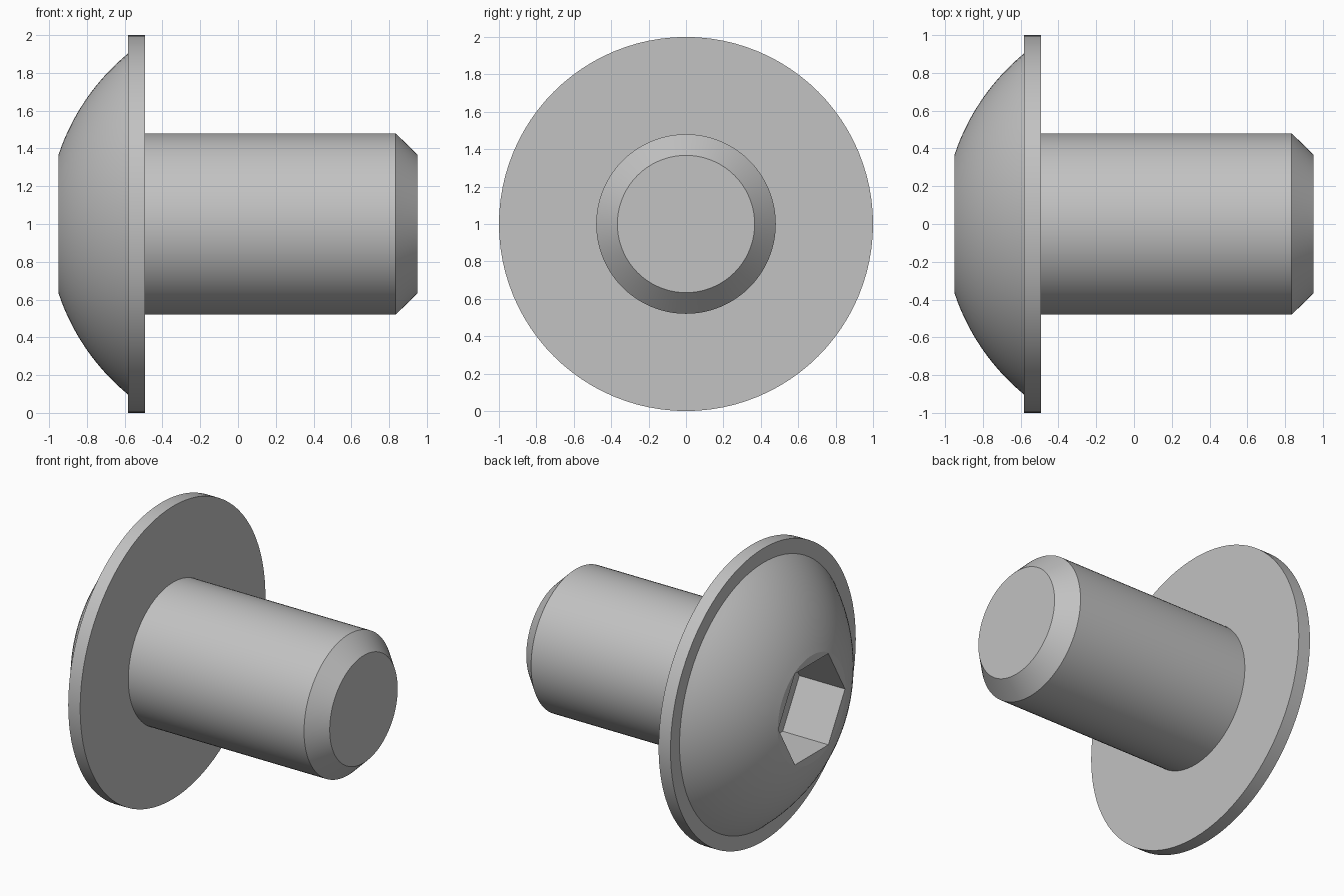
import bpy, bmesh, math

cube = bpy.data.objects.get("Cube")
if cube:
    bpy.data.objects.remove(cube)

SEGMENTS = 96          # divisible by six so the hex corners land on vertices
AXIS_Z = 1.0           # height of the screw axis
SOCKET_R = 0.36        # hex corner radius
SOCKET_FLOOR = -0.605

# Plain grey metal
steel = bpy.data.materials.new("grey_steel")
steel.use_nodes = True
GREY = (0.54, 0.54, 0.54, 1.0)
steel.diffuse_color = GREY
steel.node_tree.nodes["Principled BSDF"].inputs["Base Color"].default_value = GREY


def circle(radius):
    return lambda a: radius


def hexagon(corner):
    """Radius of a hexagon at angle a, with corners at multiples of 60 degrees."""
    apothem = corner * math.cos(math.pi / 6)
    return lambda a: apothem / math.cos(a % (math.pi / 3) - math.pi / 6)


def lathe(name, rows, cap_start=False, cap_end=False):
    """Skin rings (x, radius function) set along the x axis."""
    bm = bmesh.new()
    rings = []
    for x, radius in rows:
        ring = []
        for i in range(SEGMENTS):
            a = 2 * math.pi * (i + 1e-6) / SEGMENTS
            r = radius(a)
            ring.append(bm.verts.new((x, r * math.cos(a), AXIS_Z + r * math.sin(a))))
        rings.append(ring)
    for p, q in zip(rings, rings[1:]):
        for i in range(SEGMENTS):
            j = (i + 1) % SEGMENTS
            bm.faces.new((p[i], q[i], q[j], p[j]))
    if cap_start:
        bm.faces.new(rings[0])
    if cap_end:
        bm.faces.new(rings[-1][::-1])
    # All rows run from the -x end outward to the +x end
    bmesh.ops.recalc_face_normals(bm, faces=bm.faces)
    mesh = bpy.data.meshes.new(name)
    bm.to_mesh(mesh)
    bm.free()
    mesh.materials.append(steel)
    obj = bpy.data.objects.new(name, mesh)
    bpy.context.collection.objects.link(obj)
    bpy.ops.object.select_all(action='DESELECT')
    obj.select_set(True)
    bpy.context.view_layer.objects.active = obj
    bpy.ops.object.shade_smooth_by_angle(angle=math.radians(15))
    return obj


# Domed head: socket floor, socket wall, flat crown, spherical dome, flange
FACE_X, FACE_R = -0.95, 0.367
FLANGE_X, DOME_R = -0.583, 0.902
centre = ((FACE_X**2 + FACE_R**2) - (FLANGE_X**2 + DOME_R**2)) / (2 * (FACE_X - FLANGE_X))
sphere = math.hypot(FACE_X - centre, FACE_R)
a0 = math.atan2(FACE_R, centre - FACE_X)
a1 = math.atan2(DOME_R, centre - FLANGE_X)
STEPS = 14
head = [(SOCKET_FLOOR, hexagon(SOCKET_R)), (FACE_X, hexagon(SOCKET_R))]
for k in range(STEPS + 1):
    t = a0 + (a1 - a0) * k / STEPS
    head.append((centre - sphere * math.cos(t), circle(sphere * math.sin(t))))
head += [(FLANGE_X, circle(1.0)), (-0.493, circle(1.0)), (-0.493, circle(0.48))]
lathe("flanged_head", head, cap_start=True)

# Shank with chamfered tip
lathe("shank", [(-0.493, circle(0.48)), (0.835, circle(0.48)), (0.95, circle(0.367))],
      cap_end=True)
